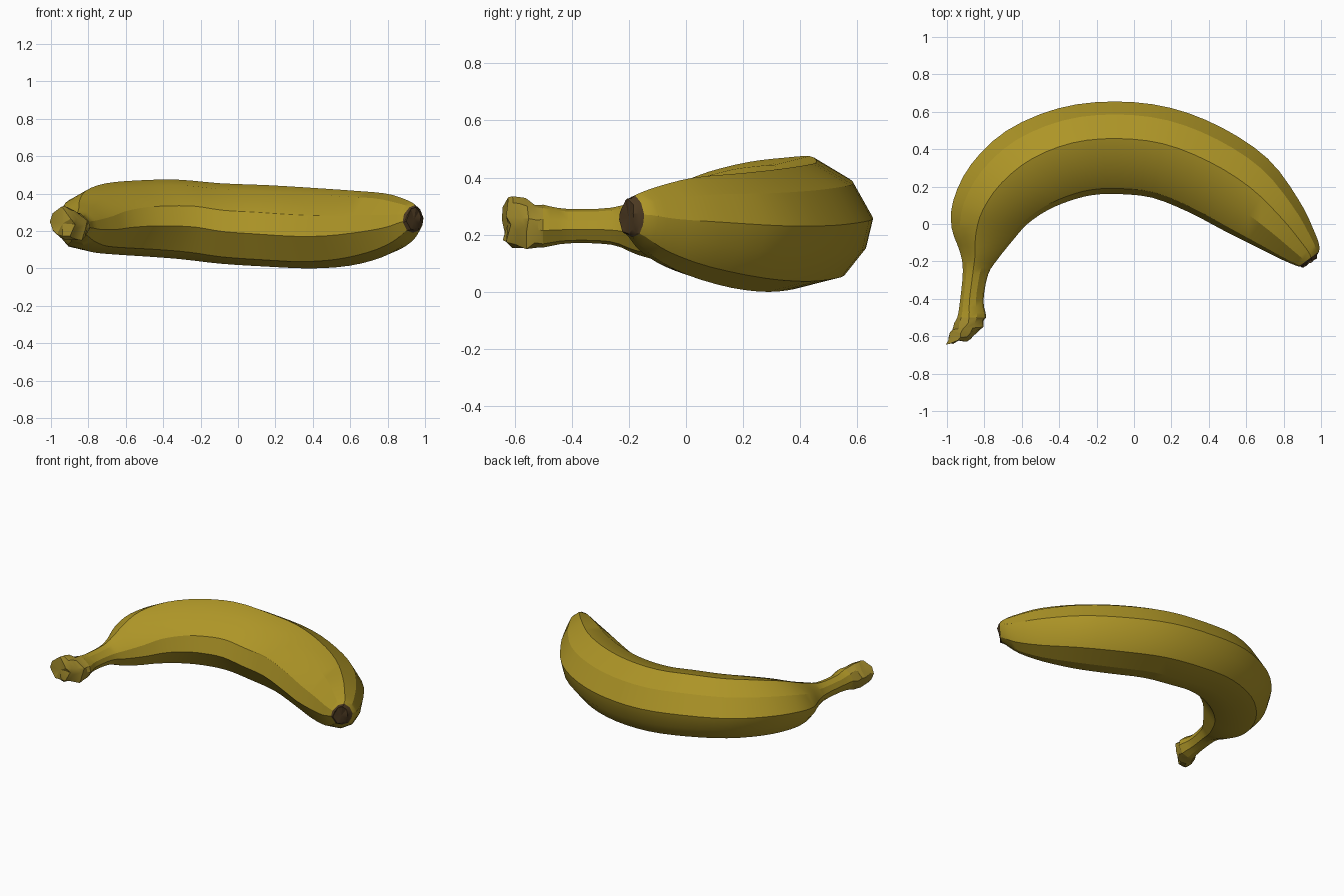
import bpy, bmesh, math, random
from mathutils import Vector

if "Cube" in bpy.data.objects:
    bpy.data.objects.remove(bpy.data.objects["Cube"])

random.seed(4)

# Stations along the fruit: outer x, outer y, inner x, inner y, bottom z, top z
STATIONS = [
    (-1.00, -.635, -.88, -.62, .165, .325),
    (-.975, -.57, -.815, -.56, .145, .325),
    (-.945, -.50, -.79, -.50, .155, .305),
    (-.93, -.41, -.805, -.41, .17, .29),
    (-.915, -.25, -.78, -.27, .165, .295),
    (-.93, -.15, -.73, -.19, .13, .325),
    (-.975, -.02, -.65, -.09, .10, .37),
    (-.965, .13, -.57, .00, .085, .42),
    (-.87, .32, -.46, .075, .075, .455),
    (-.68, .50, -.34, .125, .065, .47),
    (-.40, .62, -.22, .155, .05, .475),
    (-.10, .655, -.08, .16, .025, .455),
    (.20, .62, .10, .14, .01, .445),
    (.48, .51, .30, .06, .00, .43),
    (.72, .345, .48, -.035, .015, .415),
    (.88, .13, .66, -.125, .06, .40),
    (.96, -.03, .79, -.19, .12, .37),
    (.992, -.125, .865, -.222, .18, .345),
    (.975, -.18, .905, -.235, .205, .325),
]

# Ridged cross-section: (inner to outer, bottom to top)
PROFILE = [(1, .08), (.72, .65), (.2, 1), (-.35, .85), (-.88, .33),
           (-1, -.2), (-.6, -.83), (0, -1), (.6, -.83), (.9, -.4)]


def material(name, rgb):
    m = bpy.data.materials.new(name)
    m.diffuse_color = (*rgb, 1)
    m.use_nodes = True
    m.node_tree.nodes["Principled BSDF"].inputs["Base Color"].default_value = m.diffuse_color
    return m


def station(t):
    """Smoothly interpolated station at parameter t."""
    n = len(STATIONS) - 1
    i = min(int(t), n - 1)
    f = t - i
    a, b, c, d = (STATIONS[min(max(i + k, 0), n)] for k in (-1, 0, 1, 2))
    return [.5 * (2 * q + (r - p) * f + (2 * p - 5 * q + 4 * r - s) * f * f
                  + (3 * q - p - 3 * r + s) * f ** 3)
            for p, q, r, s in zip(a, b, c, d)]


def loft(name, t0, t1, steps, mat, rough=0, cap_start=False, cap_end=False):
    bm = bmesh.new()
    rings = []
    for k in range(steps + 1):
        ox, oy, ix, iy, lo, hi = station(t0 + (t1 - t0) * k / steps)
        joint = (k == 0 and not cap_start) or (k == steps and not cap_end)
        ring = []
        for u, v in PROFILE:
            w = (u + 1) / 2
            p = Vector((ix + (ox - ix) * w, iy + (oy - iy) * w,
                        (lo + hi) / 2 + v * (hi - lo) / 2))
            if rough and not joint:
                p += Vector([random.uniform(-rough, rough) for _ in range(3)])
            ring.append(bm.verts.new(p))
        rings.append(ring)
    n = len(PROFILE)
    for a, b in zip(rings, rings[1:]):
        for j in range(n):
            bm.faces.new((a[j], a[(j + 1) % n], b[(j + 1) % n], b[j]))
    # Slightly hollow end caps
    for use, ring, nxt in ((cap_start, rings[0], rings[1]),
                           (cap_end, rings[-1], rings[-2])):
        if use:
            mid = sum((v.co for v in ring), Vector()) / n
            deep = sum((v.co for v in nxt), Vector()) / n
            c = bm.verts.new(mid.lerp(deep, .3))
            for j in range(n):
                bm.faces.new((ring[j], ring[(j + 1) % n], c))
    bmesh.ops.recalc_face_normals(bm, faces=bm.faces)
    # Open tubes: make sure the normals point outwards
    f = bm.faces[:][n * (steps // 2)]
    s = station(t0 + (t1 - t0) * (steps // 2 + .5) / steps)
    axis = Vector(((s[0] + s[2]) / 2, (s[1] + s[3]) / 2, (s[4] + s[5]) / 2))
    if f.normal.dot(f.calc_center_median() - axis) < 0:
        bmesh.ops.reverse_faces(bm, faces=bm.faces[:])
    me = bpy.data.meshes.new(name)
    bm.to_mesh(me)
    bm.free()
    me.materials.append(mat)
    ob = bpy.data.objects.new(name, me)
    bpy.context.collection.objects.link(ob)
    bpy.ops.object.select_all(action='DESELECT')
    ob.select_set(True)
    bpy.context.view_layer.objects.active = ob
    bpy.ops.object.shade_smooth_by_angle(angle=math.radians(28))
    return ob


yellow = material("ripe yellow", (.42, .30, .02))
olive = material("dull stem yellow", (.35, .25, .025))
brown = material("dark brown", (.07, .04, .015))

# Rough broken stem end, curved peel and dark blossom tip
loft("stem_end", 0, 2, 5, olive, rough=.011, cap_start=True)
loft("peel", 2, 17.3, 46, yellow)
loft("blossom_tip", 17.3, 18, 2, brown, rough=.006, cap_end=True)
